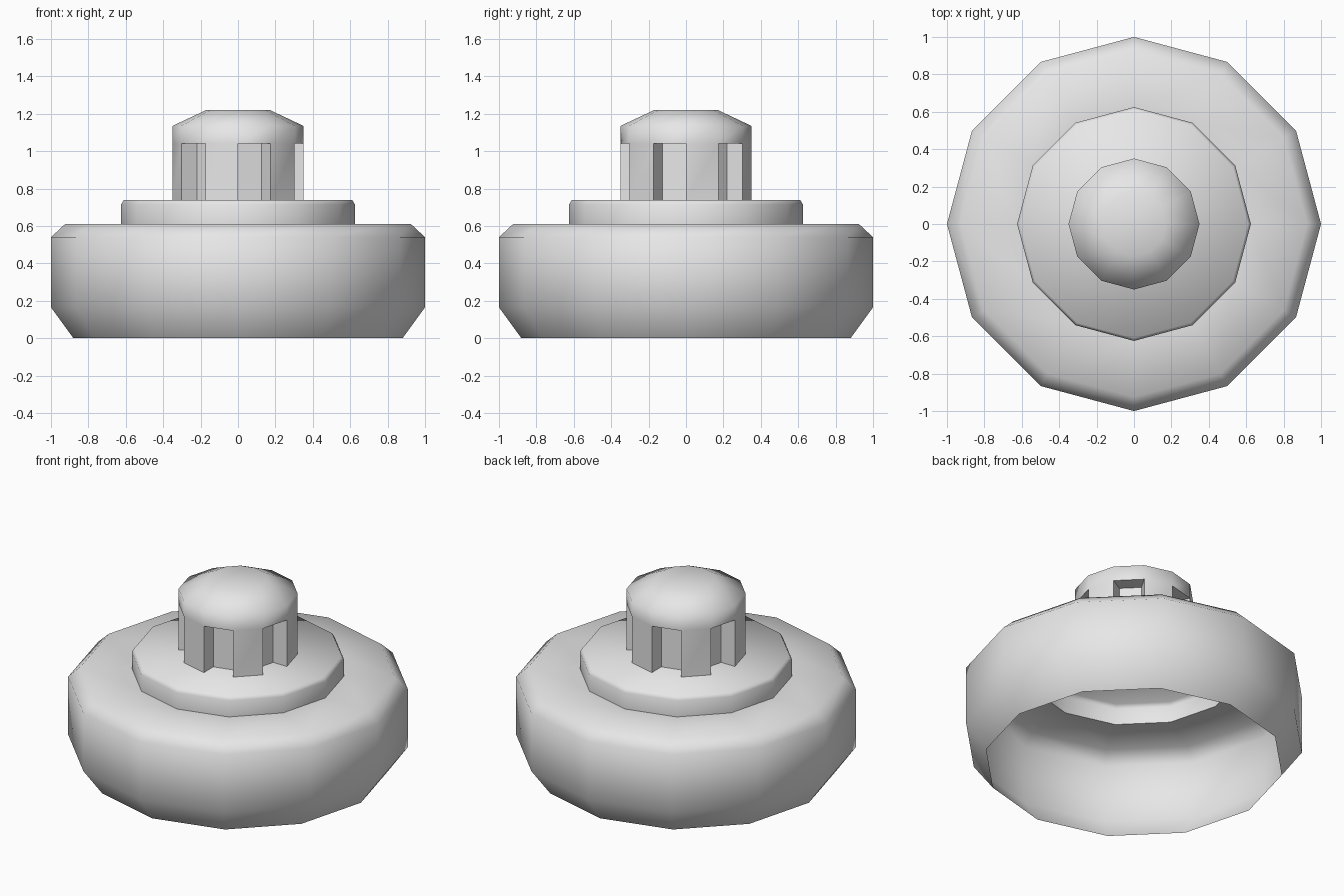
import bpy
import bmesh
from math import cos, sin, pi, radians

SIDES = 12

if "Cube" in bpy.data.objects:
    bpy.data.objects.remove(bpy.data.objects["Cube"])

# Plain grey
grey = bpy.data.materials.new("plain_grey")
grey.use_nodes = True
colour = (0.8, 0.8, 0.8, 1)
grey.diffuse_color = colour
grey.node_tree.nodes["Principled BSDF"].inputs["Base Color"].default_value = colour


def lathe(bm, profile):
    """Turn (radius, height) points into a capped shell, open below; return its bands."""
    rings = [[bm.verts.new((r * cos(2 * pi * k / SIDES), r * sin(2 * pi * k / SIDES), z))
              for k in range(SIDES)] for r, z in profile]
    bands = []
    for low, high in zip(rings, rings[1:]):
        band = []
        for k in range(SIDES):
            n = (k + 1) % SIDES
            band.append(bm.faces.new((low[k], low[n], high[n], high[k])))
        bands.append(band)
    bm.faces.new(rings[-1])
    return bands


def finish(bm, name, sharp_angle):
    """Smooth all faces, keep steep edges sharp and add the object."""
    bm.normal_update()
    for face in bm.faces:
        face.smooth = True
    for edge in bm.edges:
        if len(edge.link_faces) == 2 and edge.calc_face_angle() > radians(sharp_angle):
            edge.smooth = False
    mesh = bpy.data.meshes.new(name)
    bm.to_mesh(mesh)
    bm.free()
    mesh.materials.append(grey)
    obj = bpy.data.objects.new(name, mesh)
    bpy.context.collection.objects.link(obj)
    return obj


# Hollow base with raised collar
bm = bmesh.new()
lathe(bm, [(0.88, 0), (1, 0.165), (1, 0.54), (0.925, 0.61),
           (0.625, 0.61), (0.625, 0.715), (0.61, 0.74)])
finish(bm, "base_shell", 70)

# Knob with a shallow domed cap
GRIP_BOTTOM, GRIP_TOP = 0.74, 1.04
bm = bmesh.new()
grip = lathe(bm, [(0.35, GRIP_BOTTOM), (0.35, GRIP_TOP), (0.35, 1.135), (0.17, 1.22)])[0]

# Finger grooves: push every other grip face inwards
for face in grip[1::2]:
    for edge in face.edges:
        edge.smooth = False
    result = bmesh.ops.extrude_face_region(bm, geom=[face])["geom"]
    for vert in (g for g in result if isinstance(g, bmesh.types.BMVert)):
        vert.co.x *= 0.72
        vert.co.y *= 0.72
    if face.is_valid:
        bmesh.ops.delete(bm, geom=[face], context='FACES_ONLY')

# Leave the grooves open where they meet the collar
floors = [f for f in bm.faces if all(v.co.z < GRIP_BOTTOM + 0.01 for v in f.verts)]
bmesh.ops.delete(bm, geom=floors, context='FACES_ONLY')
finish(bm, "grip_knob", 80)
